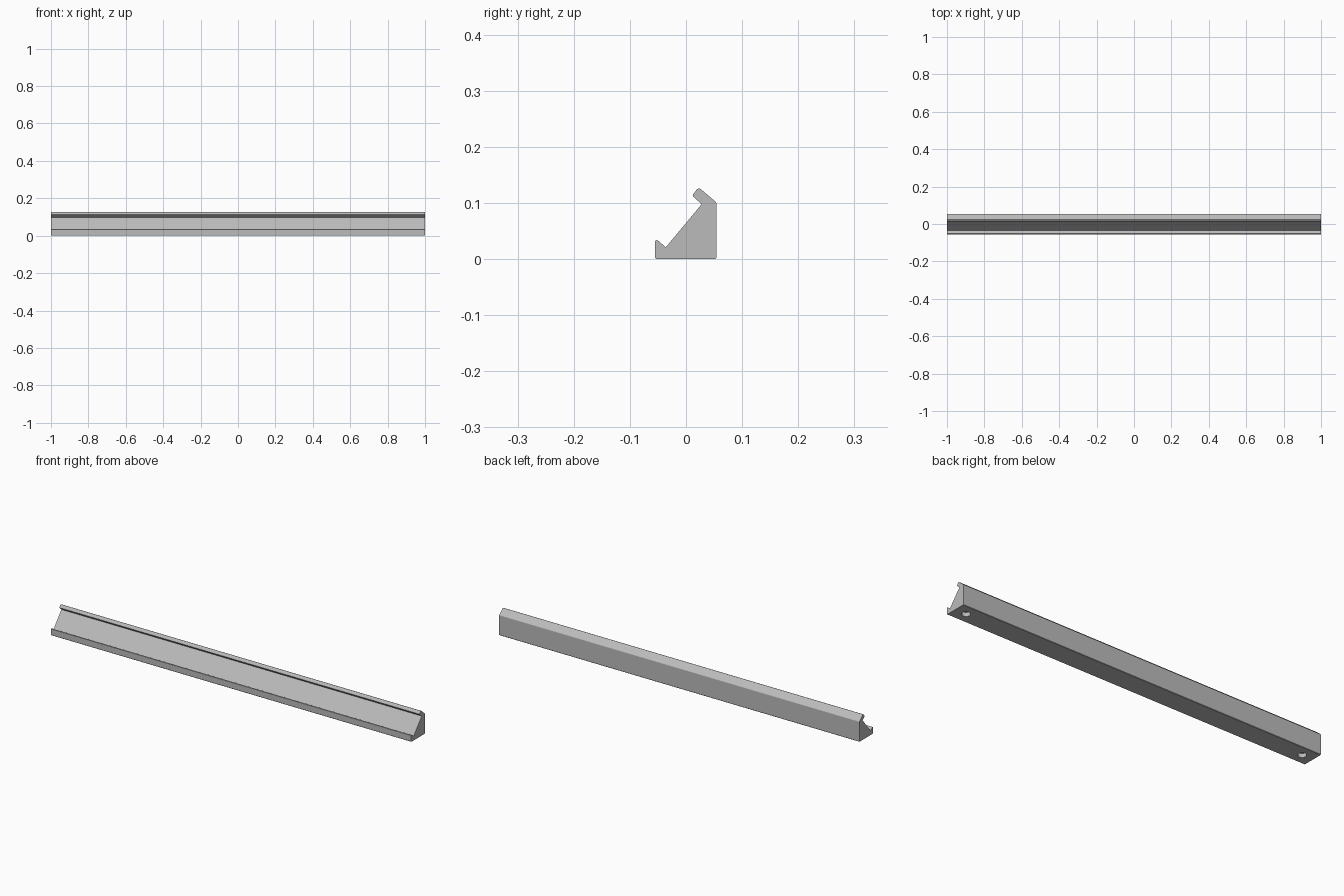
import bpy
import bmesh

cube = bpy.data.objects.get("Cube")
if cube:
    bpy.data.objects.remove(cube, do_unlink=True)

# Plain grey plastic
grey = bpy.data.materials.new("light_grey")
grey.use_nodes = True
colour = (0.5, 0.5, 0.5, 1)
grey.diffuse_color = colour
grey.node_tree.nodes["Principled BSDF"].inputs["Base Color"].default_value = colour

# Cross-section (y, z) with eased outer corners
profile = [
    (-0.053, 0), (0.052, 0), (0.054, 0.002),        # base
    (0.054, 0.1), (0.053, 0.102),                   # back wall
    (0.026, 0.125), (0.023, 0.126), (0.02, 0.125),  # hooked top lip
    (0.013, 0.116), (0.012, 0.113), (0.014, 0.11),
    (0.028, 0.098), (-0.036, 0.021),                # sloping rest
    (-0.05, 0.033), (-0.052, 0.034), (-0.055, 0.032),  # front lip
    (-0.055, 0.002),
]


def add_object(name, bm):
    bmesh.ops.recalc_face_normals(bm, faces=bm.faces)
    mesh = bpy.data.meshes.new(name)
    bm.to_mesh(mesh)
    bm.free()
    mesh.materials.append(grey)
    obj = bpy.data.objects.new(name, mesh)
    bpy.context.collection.objects.link(obj)
    return obj


# Long rail extruded along x
bm = bmesh.new()
end = bm.faces.new([bm.verts.new((-1, y, z)) for y, z in profile])
sweep = bmesh.ops.extrude_face_region(bm, geom=[end])
verts = [v for v in sweep["geom"] if isinstance(v, bmesh.types.BMVert)]
bmesh.ops.translate(bm, verts=verts, vec=(2, 0, 0))
rail = add_object("angled_rail", bm)

# Blind round holes in the underside, one near each end
for side, x in (("left", 0.94), ("right", -0.94)):
    bm = bmesh.new()
    bmesh.ops.create_cone(bm, cap_ends=True, segments=32, radius1=0.02,
                          radius2=0.02, depth=0.04)
    bmesh.ops.translate(bm, verts=bm.verts, vec=(x, 0, 0))
    cutter = add_object(side + "_hole_cutter", bm)
    cutter.hide_render = True
    cutter.hide_set(True)
    cut = rail.modifiers.new(side + "_hole", 'BOOLEAN')
    cut.operation = 'DIFFERENCE'
    cut.solver = 'EXACT'
    cut.object = cutter
